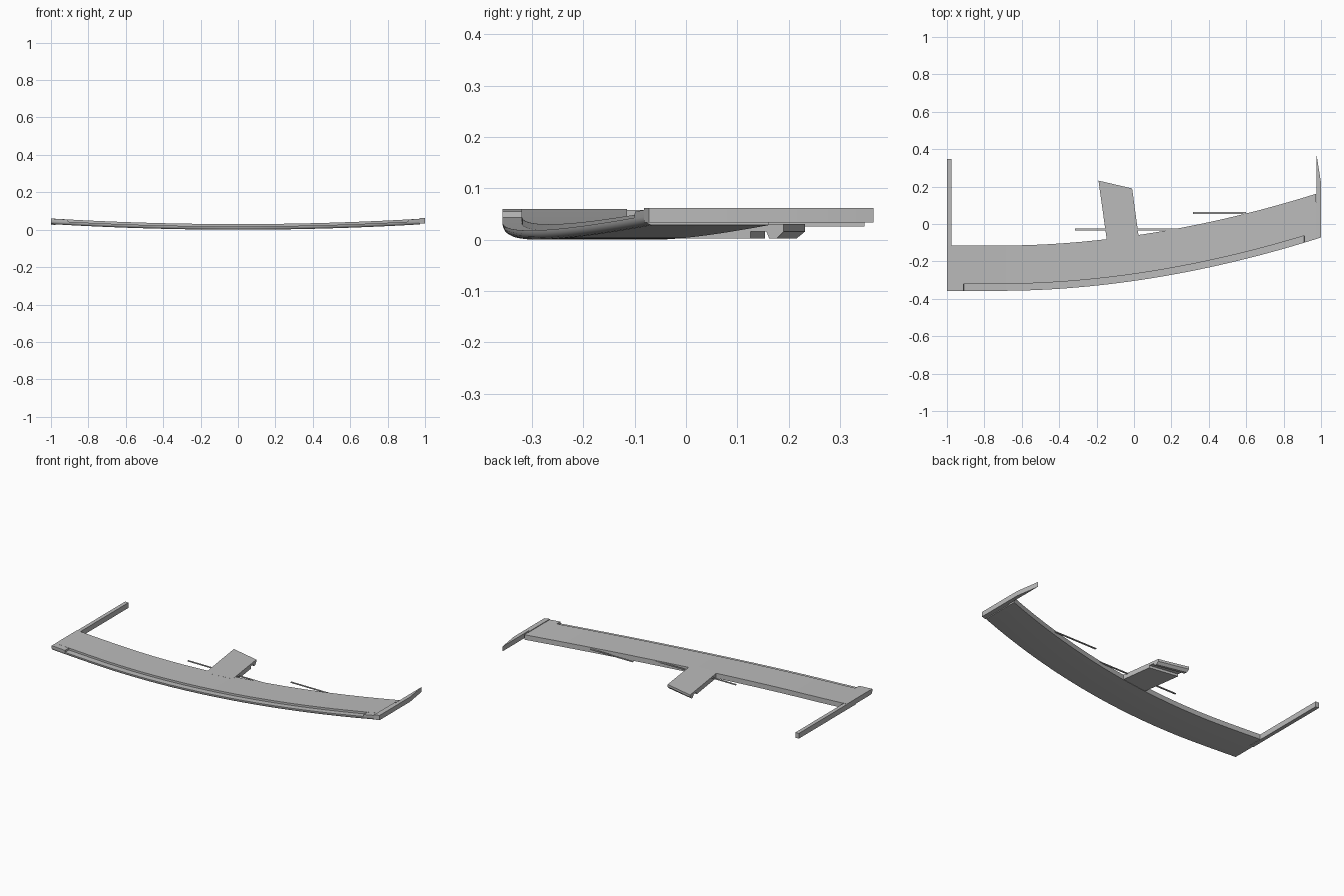
import bpy
import bmesh
import math

if "Cube" in bpy.data.objects:
    bpy.data.objects.remove(bpy.data.objects["Cube"])

GREY = (0.5, 0.5, 0.5, 1)
mat = bpy.data.materials.new("plain grey")
mat.use_nodes = True
mat.diffuse_color = GREY
mat.node_tree.nodes["Principled BSDF"].inputs["Base Color"].default_value = GREY


def loft(name, rings):
    """Skin a list of equal closed rings and cap both ends."""
    bm = bmesh.new()
    loops = [[bm.verts.new(p) for p in ring] for ring in rings]
    n = len(loops[0])
    for a, b in zip(loops, loops[1:]):
        for i in range(n):
            j = (i + 1) % n
            bm.faces.new((a[i], a[j], b[j], b[i]))
    bm.faces.new(loops[0])
    bm.faces.new(loops[-1])
    bmesh.ops.recalc_face_normals(bm, faces=bm.faces)
    mesh = bpy.data.meshes.new(name)
    bm.to_mesh(mesh)
    bm.free()
    mesh.materials.append(mat)
    obj = bpy.data.objects.new(name, mesh)
    bpy.context.collection.objects.link(obj)
    bpy.ops.object.select_all(action="DESELECT")
    obj.select_set(True)
    bpy.context.view_layer.objects.active = obj
    bpy.ops.object.shade_smooth_by_angle(angle=math.radians(30))
    return obj


def prism(name, outline, z0, z1):
    return loft(name, [[(x, y, z) for x, y in outline] for z in (z0, z1)])


def front_edge(x):
    return -0.357 + 0.104 * max(x + 0.7, 0) ** 1.9


def base_height(x):
    return 0.03 * x * x


CHORD, STEP, THICK = 0.242, 0.037, 0.03


def section(x, lip):
    """Panel cross-section: rounded lower nose, front lip, flat top."""
    r = 0.016
    nose = [(r - r * math.sin(a), r - r * math.cos(a))
            for a in (math.pi / 2 * k / 5 for k in range(6))]
    profile = nose + [(0, lip), (STEP, lip), (STEP, THICK),
                      (CHORD, THICK), (CHORD, 0)]
    y, z = front_edge(x), base_height(x)
    return [(x, y + u, z + h) for u, h in profile]


# Curved main panel with full-height end blocks and a stepped front lip
rings = [section(x, THICK - 0.0005) for x in (-1, -0.955, -0.911)]
rings += [section(-0.91 + 1.82 * k / 48, 0.018) for k in range(49)]
rings += [section(x, THICK - 0.0005) for x in (0.911, 0.945, 0.972)]
loft("main_panel", rings)

# Right end cap and its tapered rear arm
prism("left_arm", [(0.97, front_edge(0.97)), (1, front_edge(1)), (1, 0.22),
                   (0.977, 0.365), (0.977, 0.11), (0.97, 0.13)],
      0.033, 0.062)

# Long straight arm on the other end
prism("right_arm", [(-1, -0.2), (-0.977, -0.2), (-0.977, 0.347), (-1, 0.347)],
      0.026, 0.058)

# Rear stem, slotted across the underside near its end
stem_profile = [(0, 0.002), (0.77, 0.002), (0.77, 0.016), (0.88, 0.016),
                (0.9, 0.002), (0.95, 0.002), (1, 0.016), (1, 0.0305),
                (0, 0.0305)]


def stem_side(start, end):
    return [(start[0] + (end[0] - start[0]) * f,
             start[1] + (end[1] - start[1]) * f, z) for f, z in stem_profile]


loft("rear_stem", [stem_side((-0.142, -0.11), (-0.19, 0.232)),
                   stem_side((0.028, -0.09), (-0.01, 0.19))])

# Thin straight rods along the back edge
for name, x0, x1, y, z in (("inner_rod", -0.315, 0.23, -0.03, 0.024),
                           ("outer_rod", 0.315, 0.6, 0.058, 0.029)):
    prism(name, [(x0, y - 0.005), (x1, y - 0.005),
                 (x1, y + 0.005), (x0, y + 0.005)], z, z + 0.004)
